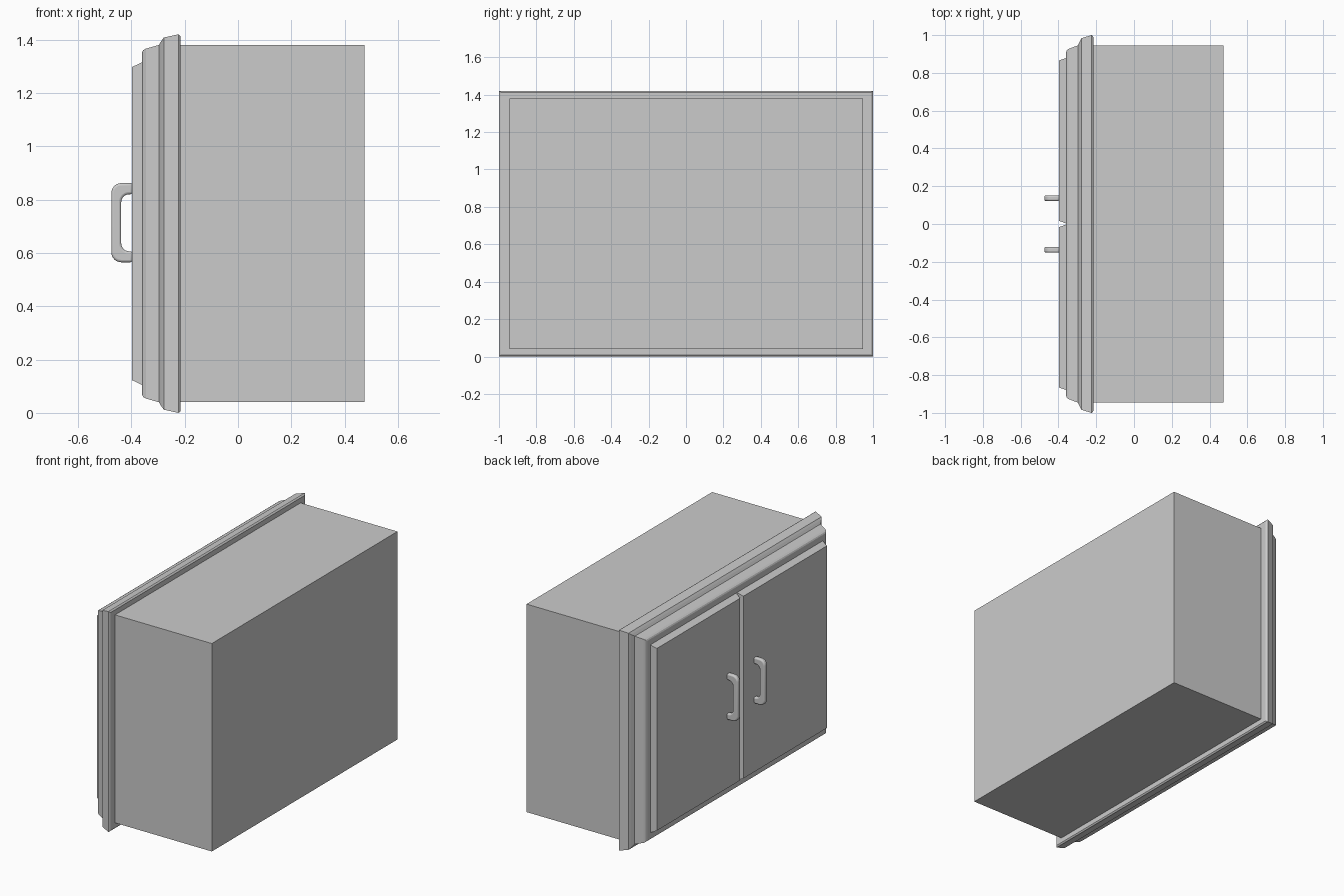
import bpy, bmesh, math

if "Cube" in bpy.data.objects:
    bpy.data.objects.remove(bpy.data.objects["Cube"])

H = 1.42  # overall height


def finish(name, bm):
    bmesh.ops.recalc_face_normals(bm, faces=bm.faces)
    mesh = bpy.data.meshes.new(name)
    bm.to_mesh(mesh)
    bm.free()
    obj = bpy.data.objects.new(name, mesh)
    bpy.context.collection.objects.link(obj)
    return obj


def loft(name, sections):
    """Closed solid through rectangles (x, y0, y1, z0, z1)."""
    bm = bmesh.new()
    rings = [[bm.verts.new((x, y, z)) for y, z in
              ((y0, z0), (y1, z0), (y1, z1), (y0, z1))]
             for x, y0, y1, z0, z1 in sections]
    for a, b in zip(rings, rings[1:]):
        for i in range(4):
            j = (i + 1) % 4
            bm.faces.new((a[i], a[j], b[j], b[i]))
    bm.faces.new(rings[0])
    bm.faces.new(rings[-1])
    return finish(name, bm)


# Cabinet body
loft("cabinet_body", [(x, -0.945, 0.945, 0.04, 1.38) for x in (-0.24, 0.475)])

# Stepped frame moulding: (x, inset); side insets are wider than top insets
profile = [(-0.36, 0.068), (-0.356, 0.060), (-0.346, 0.054), (-0.297, 0.040),
           (-0.287, 0.024), (-0.278, 0.012), (-0.224, 0.0), (-0.22, 0.002),
           (-0.215, 0.008)]
loft("frame_moulding", [(x, -1 + 1.35 * d, 1 - 1.35 * d, d, H - d)
                        for x, d in profile])

# Handle outline in x-z: rounded outer corners and rounded inner corners
def arc(cx, cz, r, a0, a1, n=6):
    return [(cx + r * math.cos(math.radians(a0 + (a1 - a0) * i / n)),
             cz + r * math.sin(math.radians(a0 + (a1 - a0) * i / n)))
            for i in range(n + 1)]


outline = ([(-0.395, 0.862)] + arc(-0.438, 0.825, 0.037, 90, 180)
           + arc(-0.438, 0.602, 0.037, 180, 270)
           + [(-0.395, 0.565), (-0.395, 0.606)]
           + arc(-0.408, 0.636, 0.030, 270, 180)
           + arc(-0.408, 0.790, 0.030, 180, 90) + [(-0.395, 0.820)])

for side, label in ((-1, "right"), (1, "left")):
    # Door panel with sloping edges
    base = sorted((side * 0.003, side * 0.878))
    face = sorted((side * 0.017, side * 0.866))
    loft(label + "_door", [(-0.35, *base, 0.105, 1.315),
                           (-0.36, *base, 0.105, 1.315),
                           (-0.398, *face, 0.123, 1.297)])

    # Pull handle
    bm = bmesh.new()
    y = side * 0.137
    f = bm.faces.new([bm.verts.new((x, y - 0.015, z)) for x, z in outline])
    ext = bmesh.ops.extrude_face_region(bm, geom=[f])
    verts = [v for v in ext["geom"] if isinstance(v, bmesh.types.BMVert)]
    bmesh.ops.translate(bm, verts=verts, vec=(0, 0.03, 0))
    handle = finish(label + "_handle", bm)
    bev = handle.modifiers.new("rounded_edges", "BEVEL")
    bev.width = 0.009
    bev.segments = 3
    bev.limit_method = "ANGLE"
    bev.angle_limit = math.radians(50)
    bpy.ops.object.select_all(action="DESELECT")
    bpy.context.view_layer.objects.active = handle
    handle.select_set(True)
    bpy.ops.object.shade_smooth_by_angle(angle=math.radians(40))
